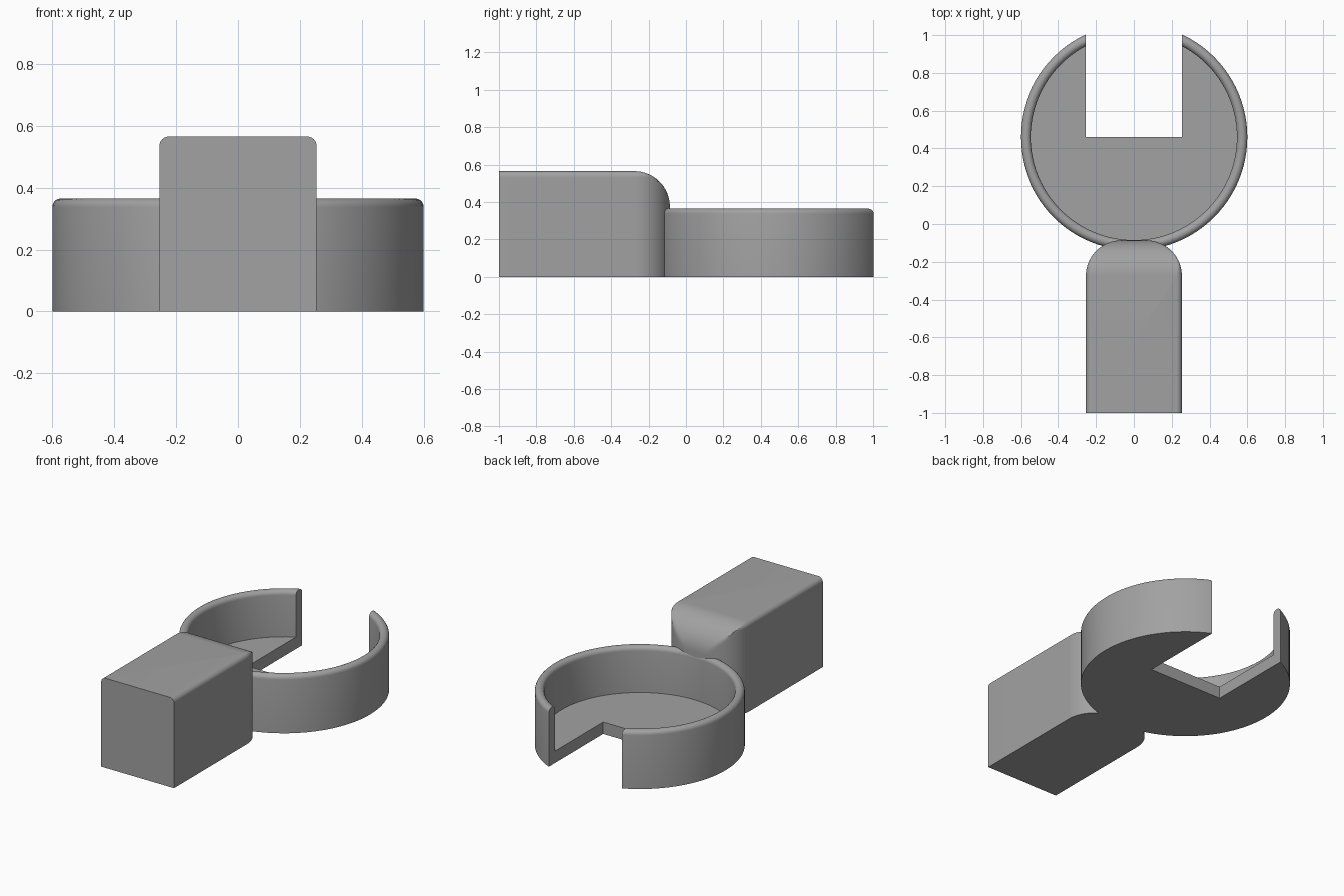
import bpy, bmesh, math

if "Cube" in bpy.data.objects:
    bpy.data.objects.remove(bpy.data.objects["Cube"])

grey = bpy.data.materials.new("plain grey")
grey.diffuse_color = (0.36, 0.36, 0.36, 1)
grey.use_nodes = True
grey.node_tree.nodes["Principled BSDF"].inputs["Base Color"].default_value = grey.diffuse_color


def finish(name, bm):
    bmesh.ops.remove_doubles(bm, verts=bm.verts, dist=1e-5)
    bmesh.ops.recalc_face_normals(bm, faces=bm.faces)
    mesh = bpy.data.meshes.new(name)
    bm.to_mesh(mesh)
    bm.free()
    mesh.materials.append(grey)
    ob = bpy.data.objects.new(name, mesh)
    bpy.context.collection.objects.link(ob)
    return ob


def smooth(ob):
    bpy.ops.object.select_all(action='DESELECT')
    ob.select_set(True)
    bpy.context.view_layer.objects.active = ob
    bpy.ops.object.shade_smooth_by_angle(angle=math.radians(30))


def arc(n):
    return [math.pi / 2 * i / n for i in range(n + 1)]


# Round cup: revolved wall and floor with a rounded rim
CY, R, WALL, H, FLOOR = 0.46, 0.60, 0.055, 0.365, 0.075
rim = WALL / 2
profile = [(0, 0), (R, 0)]
profile += [(R - rim + rim * math.cos(math.pi * i / 10),
             H - rim + rim * math.sin(math.pi * i / 10)) for i in range(11)]
profile += [(R - WALL, FLOOR), (0, FLOOR)]
bm = bmesh.new()
vs = [bm.verts.new((r, CY, z)) for r, z in profile]
edges = [bm.edges.new(pair) for pair in zip(vs, vs[1:])]
bmesh.ops.spin(bm, geom=vs + edges, cent=(0, CY, 0), axis=(0, 0, 1),
               angle=2 * math.pi, steps=96, use_merge=False)
cup = finish("cup", bm)

# Rectangular slot through the back wall and floor
bm = bmesh.new()
bmesh.ops.create_cube(bm, size=1)
for v in bm.verts:
    v.co = (v.co.x * 0.51, CY + 0.5 + v.co.y * 0.998, v.co.z * 2)
cutter = finish("slot_cutter", bm)
cutter.hide_render = True
mod = cup.modifiers.new("slot", 'BOOLEAN')
mod.operation, mod.solver, mod.object = 'DIFFERENCE', 'EXACT', cutter
bpy.ops.object.select_all(action='DESELECT')
cup.select_set(True)
bpy.context.view_layer.objects.active = cup
bpy.ops.object.modifier_apply(modifier=mod.name)
bpy.data.objects.remove(cutter)
smooth(cup)

# Handle block: stacked outlines, rounded inner corners and top edges
W, TOP, Y0, Y1, BIG, SMALL = 0.254, 0.565, -1.0, -0.086, 0.19, 0.03
levels = [0.0] + [TOP - BIG + BIG * math.sin(a) for a in arc(20)]
levels = sorted(levels + [TOP - SMALL + SMALL * math.sin(a) for a in arc(6)[:-1]])
bm = bmesh.new()
rings = []
for z in levels:
    up = max(0, z - (TOP - BIG))
    end = Y1 - BIG + math.sqrt(max(0, BIG ** 2 - up ** 2))
    up = max(0, z - (TOP - SMALL))
    inset = SMALL - math.sqrt(max(0, SMALL ** 2 - up ** 2))
    half = [(W - inset, Y0)]
    for a in arc(24):
        x = W - BIG + (BIG - inset) * math.cos(a)
        y = Y1 - BIG + (BIG - inset) * math.sin(a)
        half.append((x, min(y, end)))
    outline = half + [(-x, y) for x, y in reversed(half)]
    rings.append([bm.verts.new((x, y, z)) for x, y in outline])
for lo, hi in zip(rings, rings[1:]):
    for i in range(len(lo)):
        j = (i + 1) % len(lo)
        bm.faces.new((lo[i], lo[j], hi[j], hi[i]))
bm.faces.new(rings[0])
bm.faces.new(rings[-1])
bmesh.ops.dissolve_degenerate(bm, dist=1e-5, edges=bm.edges)
handle = finish("handle", bm)
smooth(handle)
